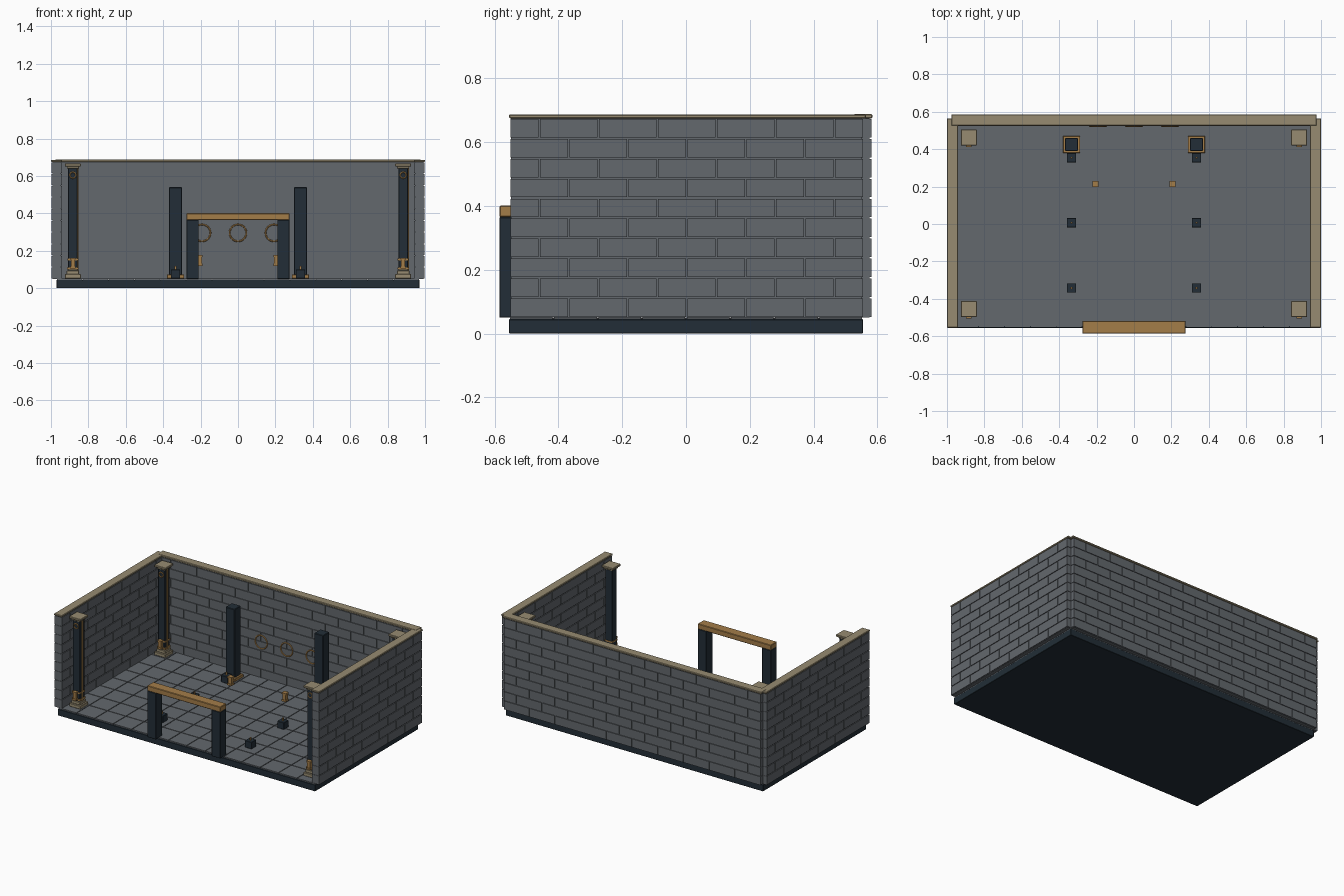
import bpy, bmesh, math
from mathutils import Matrix, Vector

if "Cube" in bpy.data.objects:
    bpy.data.objects.remove(bpy.data.objects["Cube"], do_unlink=True)


def material(name, rgb):
    m = bpy.data.materials.new(name)
    m.use_nodes = True
    m.diffuse_color = (*rgb, 1)
    m.node_tree.nodes["Principled BSDF"].inputs["Base Color"].default_value = (*rgb, 1)
    return m


STONE = material("grey stone", (0.125, 0.138, 0.153))
DARK = material("dark slate", (0.016, 0.027, 0.038))
SAND = material("sandstone", (0.31, 0.26, 0.165))
BRONZE = material("bronze", (0.37, 0.205, 0.066))


def add_box(bm, lo, hi):
    lo, hi = Vector(lo), Vector(hi)
    mat = Matrix.Translation((lo + hi) / 2) @ Matrix.Diagonal((*(hi - lo), 1))
    bmesh.ops.create_cube(bm, size=1, matrix=mat)


def finish(bm, name, mat):
    mesh = bpy.data.meshes.new(name)
    bm.to_mesh(mesh)
    bm.free()
    mesh.materials.append(mat)
    obj = bpy.data.objects.new(name, mesh)
    bpy.context.collection.objects.link(obj)
    return obj


def boxes(name, mat, pairs, bevel=0):
    bm = bmesh.new()
    for lo, hi in pairs:
        add_box(bm, lo, hi)
    obj = finish(bm, name, mat)
    if bevel:
        mod = obj.modifiers.new("bevel", "BEVEL")
        mod.width, mod.segments = bevel, 1
    return obj


def block(x, y, z0, z1, w, d=None):
    """Corner pair of an upright block centred on x, y."""
    d = d or w
    return (x - w / 2, y - d / 2, z0), (x + w / 2, y + d / 2, z1)


GAP = 0.005     # joint width
FLOOR = 0.053
WALL_Z, WALL_TOP, ROWS = 0.05, 0.675, 10

# Base slab and floor tiles
boxes("base_slab", DARK, [((-0.97, -0.555, 0), (0.97, 0.555, 0.045))], 0.002)
boxes("floor_bed", STONE, [((-0.96, -0.545, 0.045), (0.96, 0.545, 0.048))])
tile = 1.94 / 14
boxes("floor_tiles", STONE, [
    block((i - 6.5) * tile, (j - 3.5) * tile, 0.045, FLOOR, tile - GAP)
    for i in range(14) for j in range(8)])


# Brick walls in running bond around a recessed core
def brick_wall(name, axis, start, end, near, far, count):
    def pair(a, b, n, f, z0, z1):
        if axis == "x":
            return (a, n, z0), (b, f, z1)
        return (n, a, z0), (f, b, z1)

    length = (end - start) / count
    course = (WALL_TOP - WALL_Z) / ROWS
    h = GAP / 2
    bricks = []
    for row in range(ROWS):
        z = WALL_Z + row * course
        joints = [start + (k + 0.5 * (row % 2)) * length for k in range(count + 1 - row % 2)]
        if row % 2:
            joints = [start] + joints + [end]
        for a, b in zip(joints, joints[1:]):
            bricks.append(pair(a + h, b - h, near, far, z + h, z + course - h))
    boxes(name + "_bricks", STONE, bricks)
    boxes(name + "_mortar", STONE, [pair(start + GAP, end - GAP, near + GAP, far - GAP,
                                         WALL_Z, WALL_TOP)])


brick_wall("left_wall", "y", -0.553, 0.557, 0.942, 0.998, 6)
brick_wall("right_wall", "y", -0.553, 0.557, -0.998, -0.942, 6)
brick_wall("back_wall", "x", -0.97, 0.97, 0.525, 0.581, 10)

# Wall copings
for side, s in (("left", 1), ("right", -1)):
    boxes(side + "_coping", SAND, [block(s * 0.97, 0.005, WALL_TOP, 0.687, 0.06, 1.12)], 0.003)
boxes("back_coping", SAND, [((-0.977, 0.525, WALL_TOP), (0.977, 0.585, 0.688))], 0.003)


def ring(name, x, y, z, radius, tube):
    bpy.ops.mesh.primitive_torus_add(location=(x, y, z), rotation=(math.pi / 2, 0, 0),
                                     major_radius=radius, minor_radius=tube,
                                     major_segments=24, minor_segments=8)
    obj = bpy.context.object
    obj.name = name
    obj.data.materials.append(BRONZE)
    bpy.ops.object.shade_smooth_by_angle()


def lantern(name, x, y, z, w):
    # Foot, body, and lid of a small box lamp
    boxes(name, BRONZE, [block(x, y, z, z + 0.012, w),
                         block(x, y, z + 0.012, z + 0.048, w * 0.75),
                         block(x, y, z + 0.048, z + 0.058, w)])


# Corner columns
for side, x in (("left", 0.883), ("right", -0.883)):
    for end, y in (("front", -0.455), ("back", 0.462)):
        n = f"{end}_{side}_column"
        boxes(n + "_shaft", DARK, [block(x, y, 0.09, 0.645, 0.052)], 0.003)
        boxes(n + "_foot", SAND, [block(x, y, FLOOR, 0.075, 0.085),
                                  block(x, y, 0.075, 0.095, 0.066)], 0.002)
        boxes(n + "_capital", SAND, [block(x, y, 0.64, 0.652, 0.064),
                                     block(x, y, 0.652, 0.666, 0.085)], 0.002)
        boxes(n + "_strip", BRONZE, [block(x + 0.027, y, 0.095, 0.64, 0.008, 0.014)])
        boxes(n + "_collar", BRONZE, [block(x, y, 0.1, 0.112, 0.06),
                                      block(x, y, 0.148, 0.158, 0.058)])
        lantern(n + "_lantern", x, y - 0.036, 0.105, 0.028)
        ring(n + "_ring", x, y - 0.029, 0.605, 0.016, 0.004)

# Tall pillars, floor pedestals and hanging lamps
for side, s in (("left", 1), ("right", -1)):
    x = s * 0.334
    boxes(side + "_pillar", DARK, [block(x, 0.425, FLOOR, 0.54, 0.068)], 0.003)
    boxes(side + "_pillar_base", BRONZE, [block(x, 0.425, FLOOR, 0.074, 0.092)], 0.002)
    for i, y in enumerate((-0.342, 0.006, 0.355)):
        boxes(f"{side}_pedestal_{i}", DARK, [block(x, y, FLOOR, 0.1, 0.05)], 0.002)
        boxes(f"{side}_pedestal_knob_{i}", BRONZE, [block(x, y, 0.1, 0.118, 0.009)])
    lantern(side + "_lamp", s * 0.205, 0.215, 0.12, 0.032)

# Entrance gate
for side, s in (("left", 1), ("right", -1)):
    boxes(side + "_gate_post", DARK, [block(s * 0.243, -0.552, 0.05, 0.365, 0.066)], 0.002)
boxes("gate_lintel", BRONZE, [block(0, -0.552, 0.365, 0.401, 0.552, 0.066)], 0.003)

# Rings on the back wall
for i, x in enumerate((-0.192, 0, 0.192)):
    ring(f"wall_ring_{i}", x, 0.524, 0.296, 0.045, 0.0045)
